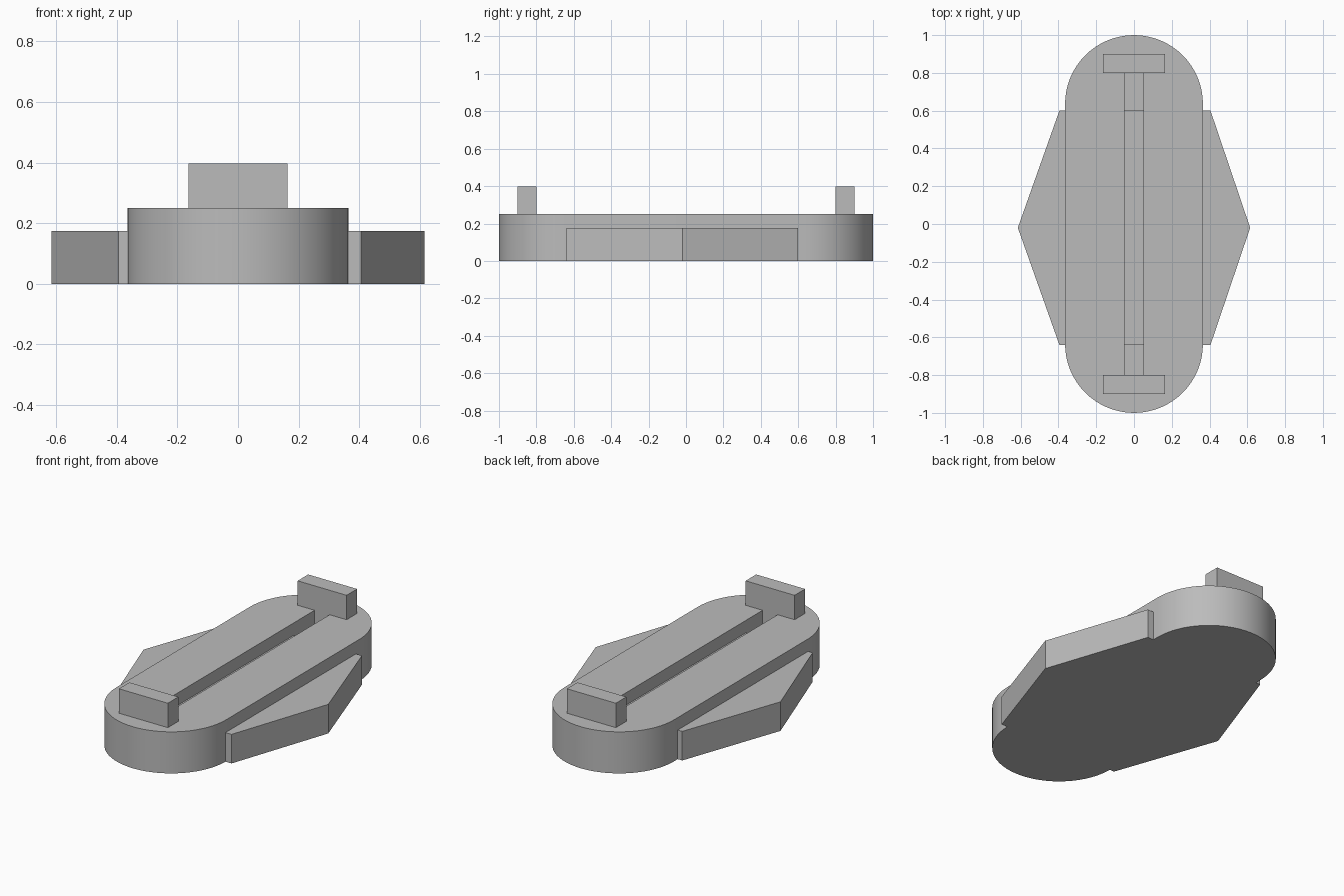
import bpy, bmesh
from math import cos, sin, pi, radians

old = bpy.data.objects.get("Cube")
if old:
    bpy.data.objects.remove(old, do_unlink=True)

GREY = (0.5, 0.5, 0.5, 1.0)
mat = bpy.data.materials.new("plain_grey")
mat.use_nodes = True
mat.diffuse_color = GREY
mat.node_tree.nodes["Principled BSDF"].inputs["Base Color"].default_value = GREY


def prism(name, outline, z0, z1):
    """Extrude a counter-clockwise outline from z0 up to z1."""
    bm = bmesh.new()
    base = bm.faces.new([bm.verts.new((x, y, z0)) for x, y in outline])
    new = bmesh.ops.extrude_face_region(bm, geom=[base])["geom"]
    top = [v for v in new if isinstance(v, bmesh.types.BMVert)]
    bmesh.ops.translate(bm, verts=top, vec=(0, 0, z1 - z0))
    bmesh.ops.recalc_face_normals(bm, faces=bm.faces)
    mesh = bpy.data.meshes.new(name)
    bm.to_mesh(mesh)
    bm.free()
    mesh.materials.append(mat)
    obj = bpy.data.objects.new(name, mesh)
    bpy.context.collection.objects.link(obj)
    return obj


def box(name, x0, x1, y0, y1, z0, z1):
    return prism(name, [(x0, y0), (x1, y0), (x1, y1), (x0, y1)], z0, z1)


# Main body: a long slab with round ends
R, STEPS, TOP = 0.365, 32, 0.25
outline = []
for start, side in ((0, 1), (pi, -1)):
    for i in range(STEPS + 1):
        a = start + pi * i / STEPS
        outline.append((R * cos(a), side * (1 - R) + R * sin(a)))
body = prism("body", outline, 0, TOP)

# Groove along the top of the body
cutter = box("groove_cutter", -0.05, 0.05, -0.8, 0.8, 0.13, 0.4)
cutter.hide_render = True
cut = body.modifiers.new("groove", 'BOOLEAN')
cut.operation = 'DIFFERENCE'
cut.solver = 'EXACT'
cut.object = cutter
bpy.ops.object.select_all(action='DESELECT')
bpy.context.view_layer.objects.active = body
body.select_set(True)
bpy.ops.object.modifier_apply(modifier=cut.name)
bpy.data.objects.remove(cutter, do_unlink=True)
bpy.ops.object.shade_smooth_by_angle(angle=radians(30))

# Pointed side wings: one plate passing through the body and groove
prism("side_wings", [(-0.395, -0.64), (0.405, -0.64), (0.615, -0.02),
                     (0.405, 0.6), (-0.395, 0.6), (-0.615, -0.02)], 0, 0.175)

# Upright end stops
box("front_stop", -0.163, 0.163, -0.9, -0.8, TOP, 0.397)
box("back_stop", -0.163, 0.163, 0.8, 0.9, TOP, 0.397)
